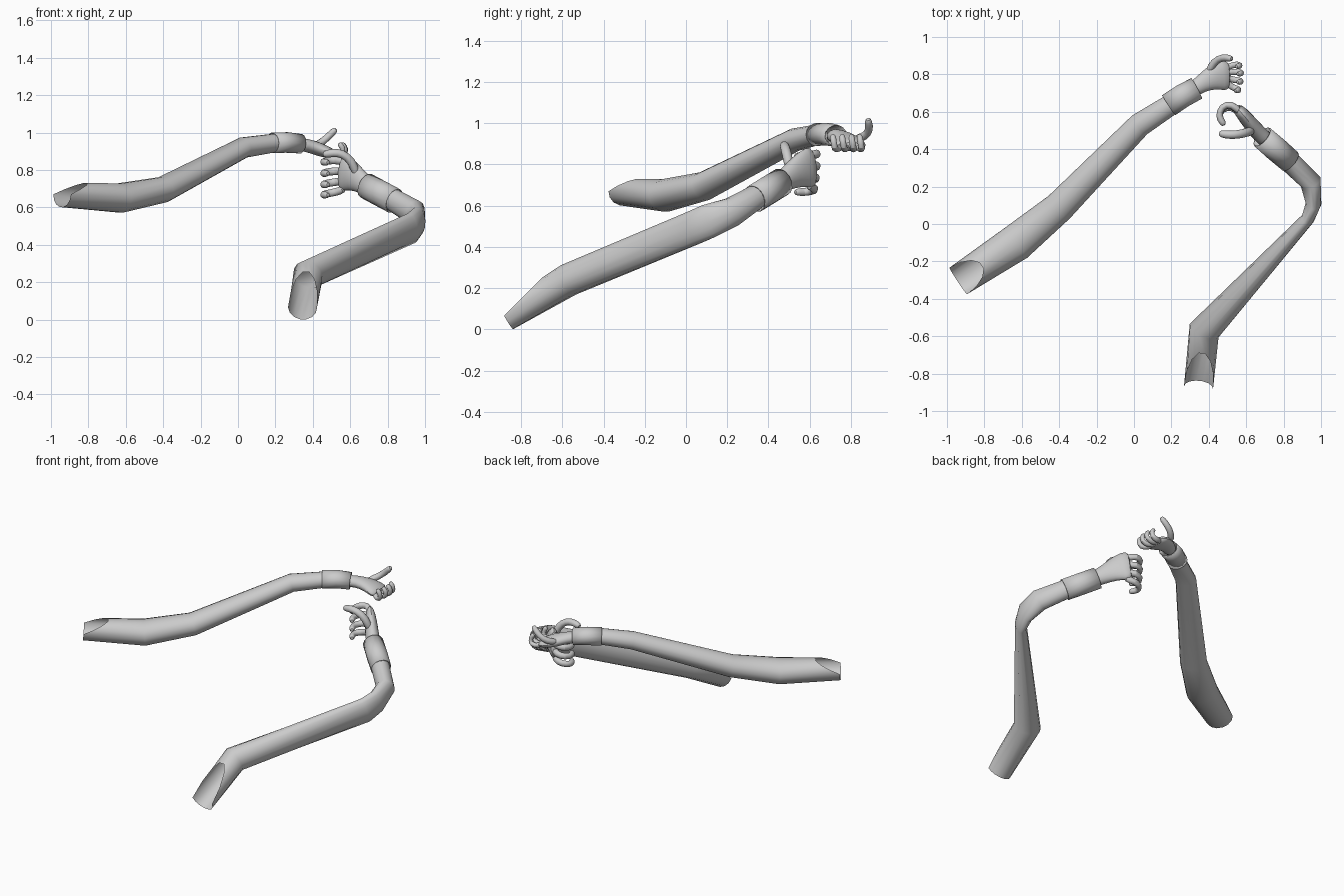
import bpy, bmesh, math
from mathutils import Vector

cube = bpy.data.objects.get("Cube")
if cube:
    bpy.data.objects.remove(cube, do_unlink=True)

grey = bpy.data.materials.new("light_grey")
grey.use_nodes = True
colour = (0.6, 0.6, 0.6, 1)
grey.diffuse_color = colour
grey.node_tree.nodes["Principled BSDF"].inputs["Base Color"].default_value = colour


def loft(name, sections, sides=14, cut=0.0, caps=False, smooth=0, thick=0.0):
    """Tube through (x, y, z, half_width, half_height); cut pulls the first rim's top back."""
    bm = bmesh.new()
    centres = [Vector(s[:3]) for s in sections]
    rings, previous = [], None
    for i, (c, s) in enumerate(zip(centres, sections)):
        ahead = (centres[min(i + 1, len(centres) - 1)] - c).normalized()
        behind = (c - centres[max(i - 1, 0)]).normalized()
        t = (ahead + behind).normalized()
        side = t.cross(Vector((0, 0, 1))).normalized()
        if previous and side.dot(previous) < 0:
            side.negate()
        previous = side
        up = side.cross(t)
        ring = []
        for k in range(sides):
            a = math.tau * k / sides
            p = c + side * s[3] * math.cos(a) + up * s[4] * math.sin(a)
            if i == 0:
                p += t * cut * max(0, math.sin(a))
            ring.append(bm.verts.new(p))
        rings.append(ring)
    for r, q in zip(rings, rings[1:]):
        for k in range(sides):
            j = (k + 1) % sides
            bm.faces.new((r[k], r[j], q[j], q[k]))
    if caps:
        bm.faces.new(rings[0])
        bm.faces.new(rings[-1])
    bmesh.ops.recalc_face_normals(bm, faces=bm.faces)
    mesh = bpy.data.meshes.new(name)
    bm.to_mesh(mesh)
    bm.free()
    obj = bpy.data.objects.new(name, mesh)
    bpy.context.collection.objects.link(obj)
    mesh.materials.append(grey)
    if thick:
        mod = obj.modifiers.new("thickness", 'SOLIDIFY')
        mod.thickness = thick
    if smooth:
        mod = obj.modifiers.new("rounding", 'SUBSURF')
        mod.levels = mod.render_levels = smooth
    bpy.ops.object.select_all(action='DESELECT')
    obj.select_set(True)
    bpy.context.view_layer.objects.active = obj
    bpy.ops.object.shade_smooth_by_angle(angle=math.radians(50))
    return obj


def finger(name, points, radius):
    """Rounded, slightly tapering digit along a path."""
    n = len(points)
    sections = [(*p, *[radius * (1.08 - 0.2 * i / n)] * 2) for i, p in enumerate(points)]
    tip, before = Vector(points[-1]), Vector(points[-2])
    end = tip + (tip - before).normalized() * radius * 0.7
    sections.append((*end, radius * 0.5, radius * 0.5))
    return loft(name, sections, sides=8, caps=True, smooth=1)


# Left arm: sleeve, cuff and palm
loft("left_sleeve", [(-.94, -.305, .67, .085, .07), (-.63, -.1, .65, .1, .08),
                     (-.4, .09, .695, .083, .07), (.03, .53, .92, .064, .056),
                     (.2, .64, .945, .056, .05)], cut=.15)
loft("left_cuff", [(.185, .635, .945, .064, .056), (.26, .685, .947, .063, .056),
                   (.335, .725, .94, .062, .053)], thick=.006)
loft("left_palm", [(.29, .7, .94, .042, .038), (.36, .75, .935, .046, .036),
                   (.42, .785, .915, .07, .038), (.475, .795, .895, .085, .034),
                   (.515, .795, .885, .078, .024)], sides=12, caps=True, smooth=1)

# Left digits: open hand, palm up
names = ("index", "middle", "ring", "little")
for name, y, reach in zip(names, (.855, .815, .77, .725), (0, .008, .006, -.006)):
    finger("left_" + name + "_finger",
           [(.48, .5 * y + .4, .89), (.535, y, .868), (.567 + reach, y - .004, .885),
            (.568 + reach, y - .01, .915), (.553 + reach, y - .012, .935)], .018)
finger("left_thumb", [(.395, .81, .92), (.43, .872, .935), (.475, .892, .97),
                      (.515, .885, 1.01)], .022)

# Right arm: sleeve, cuff and palm
loft("right_sleeve", [(.345, -.875, .065, .078, .075), (.375, -.57, .24, .085, .08),
                      (.93, .03, .49, .036, .085), (.96, .11, .525, .042, .085),
                      (.945, .225, .57, .058, .072), (.82, .345, .645, .058, .06)],
     cut=.26)
loft("right_cuff", [(.835, .335, .635, .064, .07), (.76, .4, .675, .066, .07),
                    (.685, .465, .715, .064, .07)], thick=.006)
loft("right_palm", [(.74, .42, .685, .045, .05), (.67, .48, .725, .045, .055),
                    (.62, .54, .765, .042, .08), (.575, .595, .785, .036, .105),
                    (.545, .625, .79, .028, .1)], sides=12, caps=True, smooth=1)

# Right digits: curled around an upright grip
for name, z, pull in zip(names, (.855, .795, .735, .68), (0, 0, .005, .015)):
    finger("right_" + name + "_finger",
           [(.575, .59, .2 * .78 + .8 * z), (.52, .647 - pull, z), (.466, .628 - pull, z - .008),
            (.452, .575, z - .014), (.475, .54, z - .014)], .022)
finger("right_thumb", [(.635, .505, .77), (.61, .49, .85), (.555, .478, .89),
                       (.51, .476, .892), (.47, .482, .885)], .025)
